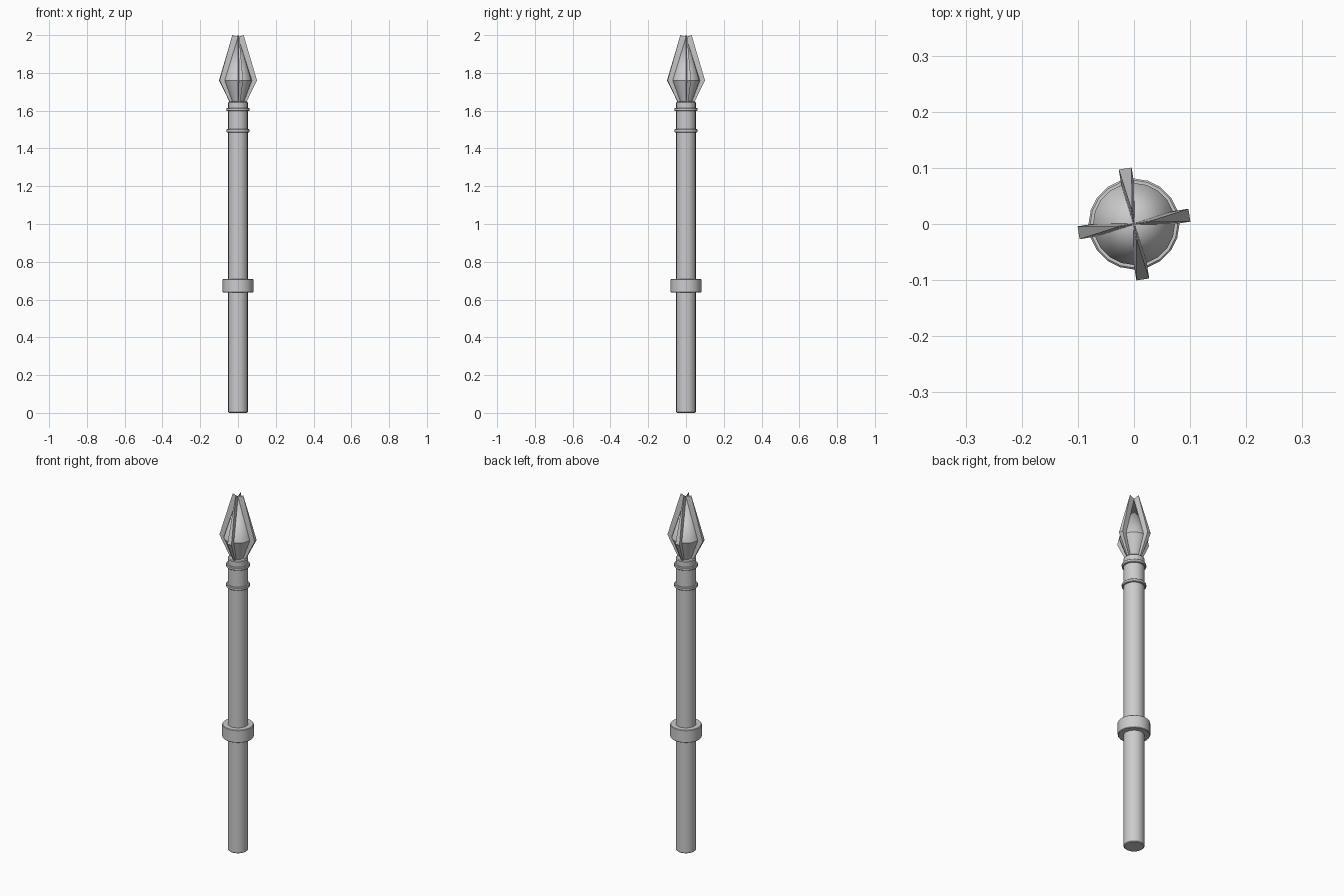
import bpy, bmesh, math
from mathutils import Vector

if "Cube" in bpy.data.objects:
    bpy.data.objects.remove(bpy.data.objects["Cube"])

SEG = 20
STEP = 2 * math.pi / SEG


def finish(name, bm, angle=35):
    bmesh.ops.recalc_face_normals(bm, faces=bm.faces)
    mesh = bpy.data.meshes.new(name)
    bm.to_mesh(mesh)
    bm.free()
    ob = bpy.data.objects.new(name, mesh)
    bpy.context.collection.objects.link(ob)
    bpy.ops.object.select_all(action='DESELECT')
    ob.select_set(True)
    bpy.context.view_layer.objects.active = ob
    bpy.ops.object.shade_smooth_by_angle(angle=math.radians(angle))
    return ob


def lathe(name, profile):
    """Spin (radius, height) points around z; the ends close on the axis."""
    bm = bmesh.new()
    verts = [bm.verts.new((r, 0, z)) for r, z in profile]
    edges = [bm.edges.new(p) for p in zip(verts, verts[1:])]
    bmesh.ops.spin(bm, geom=verts + edges, cent=(0, 0, 0), axis=(0, 0, 1),
                   angle=2 * math.pi, steps=SEG)
    bmesh.ops.remove_doubles(bm, verts=bm.verts, dist=1e-5)
    return finish(name, bm)


def band(name, r, z0, z1, b):
    return lathe(name, [(0, z0), (r - b, z0), (r, z0 + b),
                        (r, z1 - b), (r - b, z1), (0, z1)])


# Shaft and its bands
band("shaft", 0.052, 0.0, 1.648, 0.004)
band("grip_collar", 0.081, 0.637, 0.709, 0.003)
band("lower_ring", 0.061, 1.485, 1.502, 0.003)
band("upper_ring", 0.061, 1.598, 1.615, 0.003)

# Spearhead core: a double cone
core = [(0.03, 1.645), (0.073, 1.76), (0.0, 1.99)]
lathe("head_core", [(0, 1.645)] + core)

# Four flanges, each one facet of the core pushed outward
outer = [(0.044, 1.645), (0.1, 1.76), (0.03, 2.0)]
bm = bmesh.new()
for k in range(4):
    a = STEP / 2 + k * math.pi / 2
    out = Vector((math.cos(a), math.sin(a), 0))
    side = Vector((-math.sin(a), math.cos(a), 0))
    rows = []
    for (ri, zi), (ro, zo) in zip(core, outer):
        w = max(ri * math.tan(STEP / 2), 0.001)
        rows.append([bm.verts.new(out * r + side * s + Vector((0, 0, z)))
                     for r, z, s in ((ri, zi, -w), (ro, zo, -w),
                                     (ro, zo, w), (ri, zi, w))])
    for lo, hi in zip(rows, rows[1:]):
        for i in range(4):
            j = (i + 1) % 4
            bm.faces.new((lo[i], lo[j], hi[j], hi[i]))
    bm.faces.new(rows[0])
    bm.faces.new(rows[-1])
finish("head_flanges", bm, 20)
